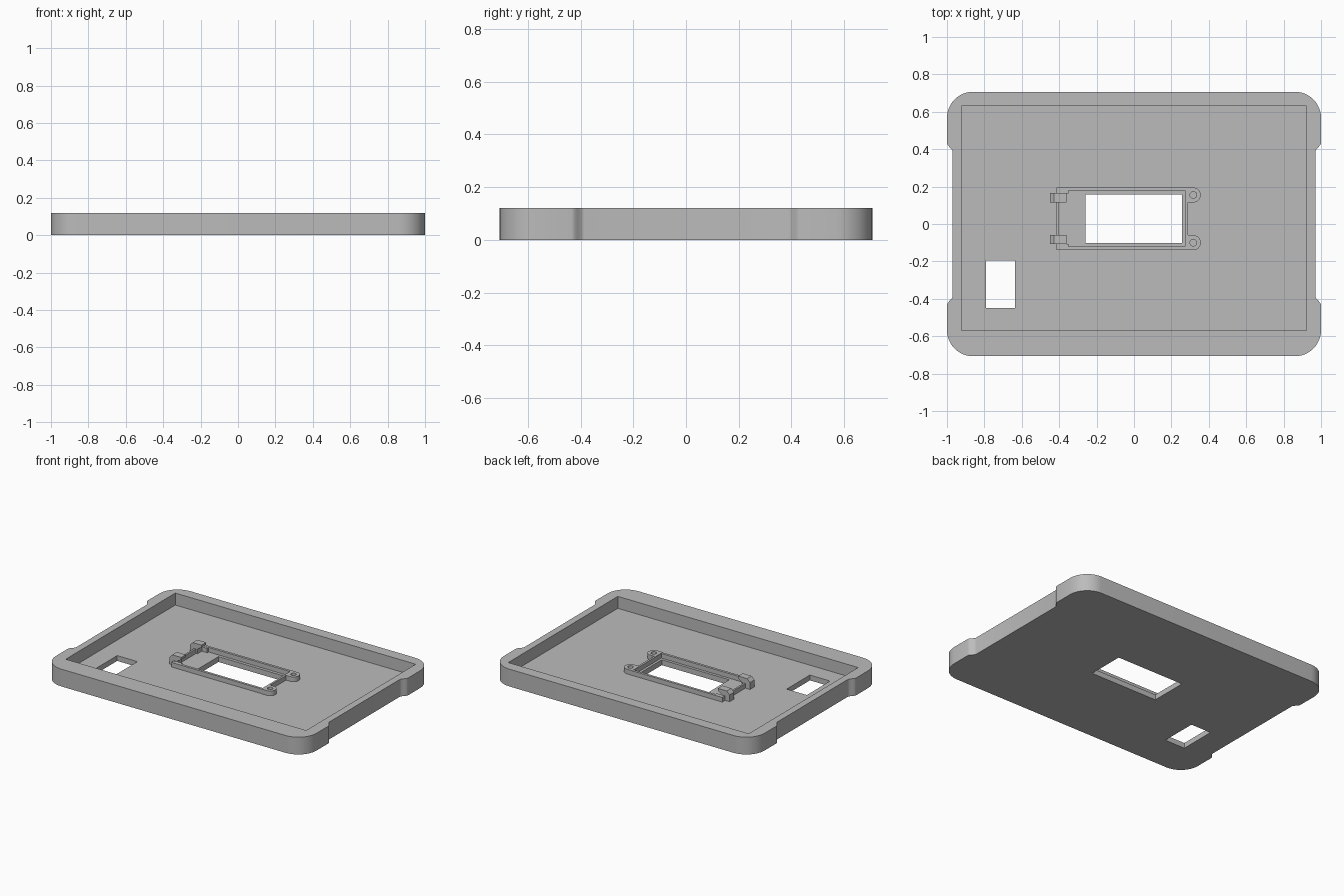
import bpy
import bmesh
from math import cos, sin, pi, radians

if "Cube" in bpy.data.objects:
    bpy.data.objects.remove(bpy.data.objects["Cube"], do_unlink=True)

GREY = 0.5
TOP, FLOOR, RIM = 0.12, 0.037, 0.069
SINK = FLOOR - 0.01

grey = bpy.data.materials.new("plain grey")
grey.use_nodes = True
grey.diffuse_color = (GREY, GREY, GREY, 1)
grey.node_tree.nodes["Principled BSDF"].inputs["Base Color"].default_value = (GREY, GREY, GREY, 1)


def prism(name, points, direction):
    """Extrude a closed outline of 3D points along a direction."""
    bm = bmesh.new()
    face = bm.faces.new([bm.verts.new(p) for p in points])
    new = bmesh.ops.extrude_face_region(bm, geom=[face])["geom"]
    verts = [v for v in new if isinstance(v, bmesh.types.BMVert)]
    bmesh.ops.translate(bm, vec=direction, verts=verts)
    bmesh.ops.recalc_face_normals(bm, faces=bm.faces[:])
    mesh = bpy.data.meshes.new(name)
    bm.to_mesh(mesh)
    bm.free()
    mesh.materials.append(grey)
    obj = bpy.data.objects.new(name, mesh)
    bpy.context.collection.objects.link(obj)
    return obj


def slab(name, outline, z0, z1):
    return prism(name, [(x, y, z0) for x, y in outline], (0, 0, z1 - z0))


def box(name, x0, x1, y0, y1, z0, z1):
    return slab(name, [(x0, y0), (x1, y0), (x1, y1), (x0, y1)], z0, z1)


def arc(cx, cy, r, start, end, steps):
    angles = [radians(start + (end - start) * i / steps) for i in range(steps + 1)]
    return [(cx + r * cos(a), cy + r * sin(a)) for a in angles]


def select(obj):
    bpy.ops.object.select_all(action="DESELECT")
    obj.select_set(True)
    bpy.context.view_layer.objects.active = obj


def cut(obj, *cutters):
    select(obj)
    for cutter in cutters:
        mod = obj.modifiers.new("cut", "BOOLEAN")
        mod.operation, mod.solver, mod.object = "DIFFERENCE", "EXACT", cutter
        bpy.ops.object.modifier_apply(modifier=mod.name)
        bpy.data.objects.remove(cutter, do_unlink=True)


def smooth(obj):
    select(obj)
    bpy.ops.object.shade_smooth_by_angle(angle=radians(30))


# Tray: rounded outline with a shallow grip recess on each side
HALF_X, HALF_Y, R = 1.0, 0.707, 0.14
grip = [(HALF_X - 0.015 * (1 - cos(pi * i / 8)), 0.435 - 0.05 * i / 8) for i in range(9)]
quarter = grip[::-1] + arc(HALF_X - R, HALF_Y - R, R, 0, 90, 12)
half = quarter + [(-x, y) for x, y in reversed(quarter)]
outline = half + [(x, -y) for x, y in reversed(half)]
tray = slab("tray", outline, 0, TOP)
cut(tray,
    box("cavity", -0.922, 0.922, -0.57, 0.63, FLOOR, TOP + 0.1),
    box("display_opening", -0.26, 0.257, -0.102, 0.157, -0.1, 0.1),
    box("connector_opening", -0.79, -0.635, -0.45, -0.195, -0.1, 0.1))
smooth(tray)

# Raised mounting frame around the display opening
frame = box("mounting_frame", -0.415, 0.288, -0.138, 0.195, SINK, RIM)
cut(frame, box("frame_inside", -0.402, 0.274, -0.121, 0.178, 0, 0.2))

# Frame corner blocks beside the clips
for side, y0, y1 in (("back", 0.163, 0.186), ("front", -0.129, -0.106)):
    box(side + "_corner_block", -0.408, -0.35, y0, y1, SINK, RIM - 0.001)

# Screw bosses with a flat neck running into the frame
for side, y in (("back", 0.155), ("front", -0.1)):
    boss = slab(side + "_screw_boss",
                [(0.276, y - 0.04)] + arc(0.317, y, 0.04, -90, 90, 16) + [(0.276, y + 0.04)],
                SINK, RIM + 0.001)
    cut(boss, slab("screw_hole", arc(0.317, y, 0.018, 0, 345, 23), FLOOR, 0.2))
    smooth(boss)

# Hooked clips on the left end of the frame
hook = [(-0.45, SINK), (-0.45, 0.085), (-0.428, 0.106), (-0.36, 0.106),
        (-0.36, 0.09), (-0.392, 0.07), (-0.392, SINK)]
for side, y in (("back", 0.115), ("front", -0.108)):
    prism(side + "_clip", [(x, y, z) for x, z in hook], (0, 0.05, 0))
